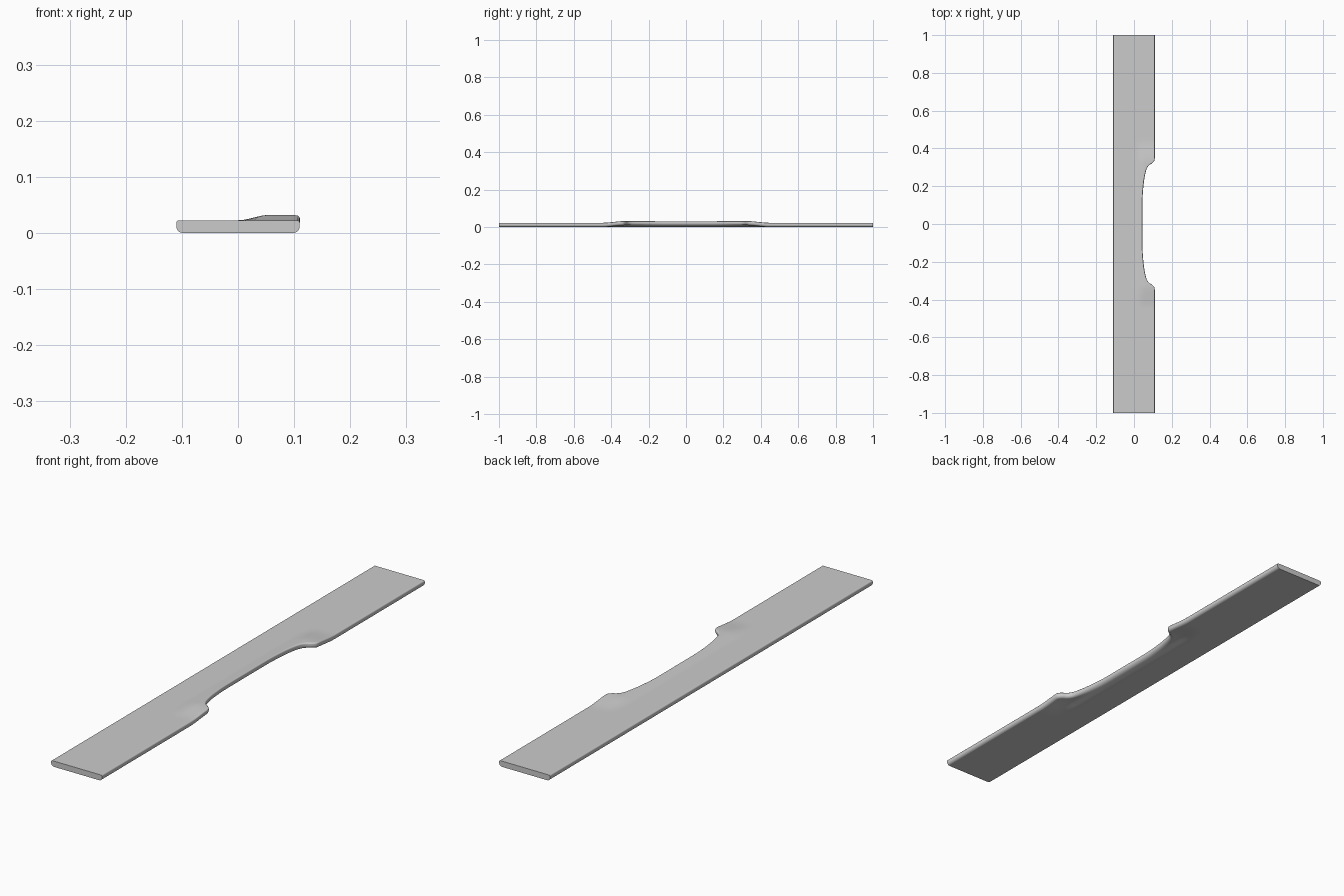
import bpy, bmesh, math
from mathutils import Vector

if "Cube" in bpy.data.objects:
    bpy.data.objects.remove(bpy.data.objects["Cube"])

HALF_W, THICK, LIFT = 0.11, 0.0225, 0.0095
R_TOP, R_BOT, COLS = 0.005, 0.012, 22


def smooth(a, b, v):
    t = min(1, max(0, (v - a) / (b - a)))
    return t * t * (3 - 2 * t)


def lift(x, y):
    # swelling of the plank around the cut-out
    return LIFT * smooth(0.0, 0.055, x) * (1 - smooth(0.32, 0.45, abs(y)))


# Right-hand outline (x, y), one half: straight edge then waist cut-out
ctrl = [Vector(p) for p in [
    (.11, 1), (.11, .7), (.11, .5), (.11, .42), (.11, .37), (.11, .348),
    (.107, .334), (.096, .322), (.08, .311), (.069, .296), (.062, .275),
    (.055, .24), (.05, .2), (.046, .15), (.045, .1), (.045, 0)]]
ctrl += [Vector((p.x, -p.y)) for p in reversed(ctrl[:-1])]

edge = []
for i in range(len(ctrl) - 1):
    p0, p1 = ctrl[max(i - 1, 0)], ctrl[i]
    p2, p3 = ctrl[i + 1], ctrl[min(i + 2, len(ctrl) - 1)]
    for k in range(5):
        t = k / 5
        edge.append(0.5 * (2 * p1 + (p2 - p0) * t
                           + (2 * p0 - 5 * p1 + 4 * p2 - p3) * t * t
                           + (3 * p1 - p0 - 3 * p2 + p3) * t ** 3))
edge.append(ctrl[-1])

# Rounded rim: (inset, height) from top to bottom
rim = []
for k in range(6):
    a = math.radians(90 - 18 * k)
    rim.append((R_TOP * (1 - math.cos(a)), THICK - R_TOP + R_TOP * math.sin(a)))
for k in range(8):
    a = math.radians(90 * k / 7)
    rim.append((R_BOT * (1 - math.cos(a)), R_BOT - R_BOT * math.sin(a)))

# Loft rounded sections along the length
bm = bmesh.new()
rings = []
for i, e in enumerate(edge):
    d = edge[min(i + 2, len(edge) - 1)] - edge[max(i - 2, 0)]
    n = Vector((-d.y, d.x)).normalized()
    right = [(e - n * s, z) for s, z in rim]
    left = [(Vector((-HALF_W + s, e.y)), z) for s, z in reversed(rim)]
    ring = list(right)
    for a, b in ((right[-1], left[0]), (left[-1], right[0])):
        ring += [(a[0].lerp(b[0], c / COLS), a[1]) for c in range(1, COLS)]
        if b is left[0]:
            ring += left
    rings.append([bm.verts.new((p.x, p.y, z + lift(p.x, p.y))) for p, z in ring])
m = len(rings[0])
for r0, r1 in zip(rings, rings[1:]):
    for j in range(m):
        bm.faces.new((r0[j], r0[(j + 1) % m], r1[(j + 1) % m], r1[j]))

# Flat ends
bm.faces.new(rings[0])
bm.faces.new(rings[-1])
bmesh.ops.recalc_face_normals(bm, faces=bm.faces)

mesh = bpy.data.meshes.new("waisted_plank")
bm.to_mesh(mesh)
bm.free()
plank = bpy.data.objects.new("waisted_plank", mesh)
bpy.context.collection.objects.link(plank)
bpy.context.view_layer.objects.active = plank
plank.select_set(True)
bpy.ops.object.shade_smooth_by_angle(angle=math.radians(35))
